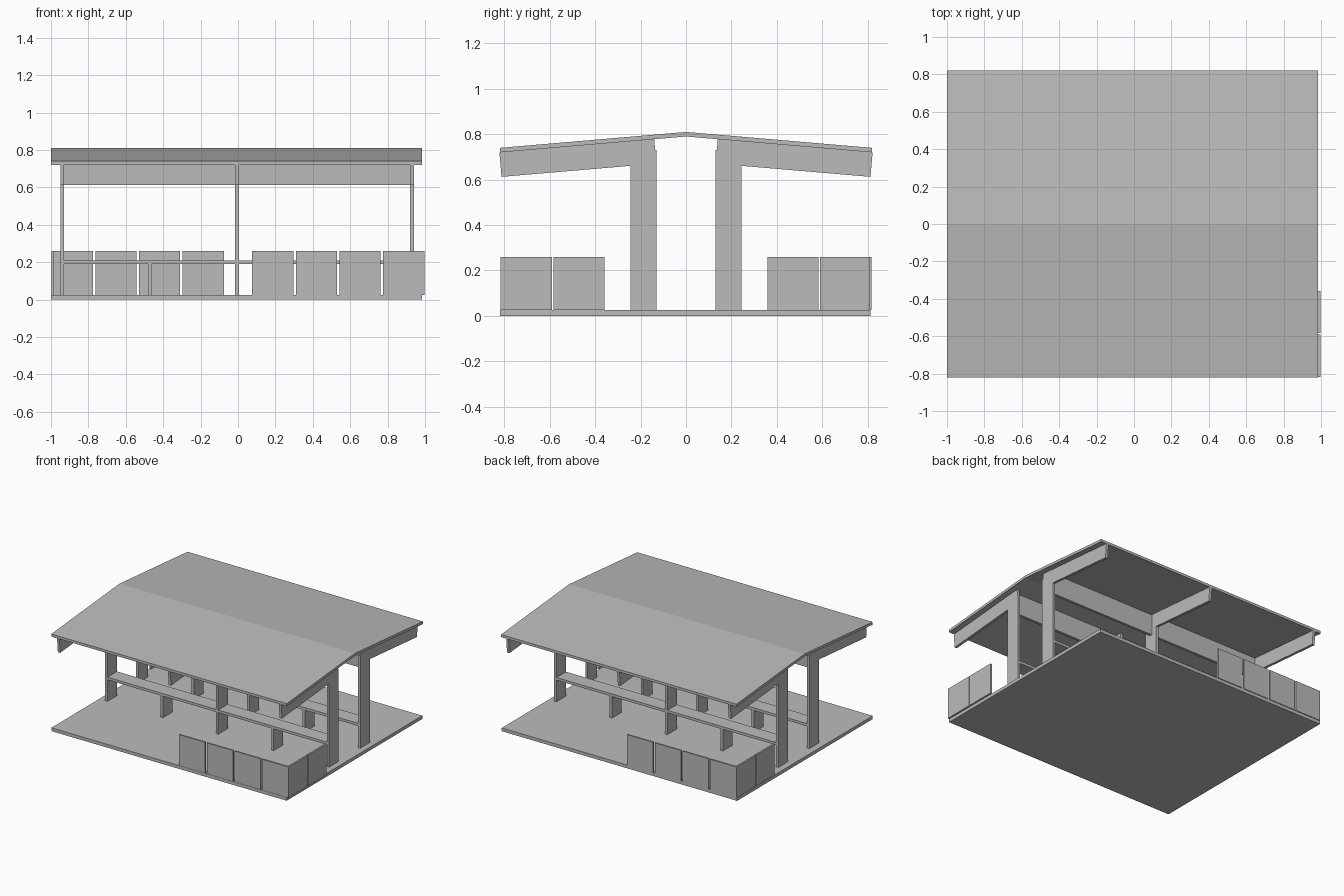
import bpy
import math

old = bpy.data.objects.get("Cube")
if old:
    bpy.data.objects.remove(old, do_unlink=True)

grey = bpy.data.materials.new("plain_grey")
grey.use_nodes = True
GREY = (0.5, 0.5, 0.5, 1)
grey.diffuse_color = GREY
grey.node_tree.nodes["Principled BSDF"].inputs["Base Color"].default_value = GREY


def extrude_x(name, profile, x0, x1):
    """Prism along x from a (y, z) outline."""
    n = len(profile)
    verts = [(x, y, z) for x in (x0, x1) for y, z in profile]
    faces = [list(range(n))[::-1], list(range(n, 2 * n))]
    faces += [(i, (i + 1) % n, n + (i + 1) % n, n + i) for i in range(n)]
    # keep outward normals for either winding of the outline
    area = sum(profile[i][0] * profile[(i + 1) % n][1] - profile[(i + 1) % n][0] * profile[i][1]
               for i in range(n))
    if area < 0:
        faces = [list(f)[::-1] for f in faces]
    mesh = bpy.data.meshes.new(name)
    mesh.from_pydata(verts, [], faces)
    mesh.materials.append(grey)
    obj = bpy.data.objects.new(name, mesh)
    bpy.context.collection.objects.link(obj)
    return obj


def box(name, x0, x1, y0, y1, z0, z1):
    return extrude_x(name, [(y0, z0), (y1, z0), (y1, z1), (y0, z1)], x0, x1)


X0, X1, EAVE = -1.0, 0.985, 0.82
FLOOR = 0.025
RIDGE, THICK = 0.81, 0.02
SLOPE = 0.07 / EAVE
FRAMES = (-0.94, -0.005, 0.93)
HALF = 0.01

# Floor slab and gabled roof sheet
box("floor_slab", X0, X1, -0.82, 0.812, 0, FLOOR)
EDGE = RIDGE - SLOPE * EAVE
extrude_x("roof", [(-EAVE, EDGE), (-EAVE, EDGE - THICK), (0, RIDGE - THICK),
                   (EAVE, EDGE - THICK), (EAVE, EDGE), (0, RIDGE)], X0, X1)


def under_roof(y, drop=0.0):
    """Point below the roof sheet, moved at right angles to the slope."""
    a = math.atan(SLOPE)
    return (y - drop * math.sin(a), RIDGE - THICK - SLOPE * y - drop * math.cos(a))


for side, label in ((-1, "front"), (1, "back")):
    # Posts with tilted rafters
    for i, x in enumerate(FRAMES):
        ys = sorted((side * 0.13, side * 0.245))
        box(f"{label}_post_{i}", x - HALF, x + HALF, *ys, FLOOR, 0.73)
        rafter = [under_roof(0.14), under_roof(0.822), under_roof(0.822, 0.108), under_roof(0.14, 0.108)]
        extrude_x(f"{label}_rafter_{i}", [(side * y, z) for y, z in rafter], x - HALF, x + HALF)
    # Roof beams, bench boards and bench legs in each bay
    for i in range(2):
        a, b = FRAMES[i] + HALF, FRAMES[i + 1] - HALF
        mid = (a + b) / 2
        yc = side * 0.1875
        box(f"{label}_beam_{i}", a, b, yc - HALF, yc + HALF, 0.613, 0.772)
        box(f"{label}_bench_{i}", a, b, yc - 0.0575, yc + 0.0575, 0.19, 0.21)
        box(f"{label}_bench_leg_{i}", mid - HALF, mid + HALF, yc - 0.0575, yc + 0.0575, FLOOR, 0.19)

# Low screen panels around two opposite corners
for s, label in ((1, "front_left"), (-1, "back_right")):
    for i in range(4):
        a = 0.076 + i * 0.2335
        xs = sorted((s * a, s * (a + 0.22)))
        ys = sorted((-s * 0.818, -s * 0.806))
        box(f"{label}_long_panel_{i}", *xs, *ys, FLOOR, 0.26)
    for i in range(2):
        a = 0.358 + i * 0.232
        xs = sorted((s * 0.985, s * 0.998))
        ys = sorted((-s * a, -s * (a + 0.226)))
        box(f"{label}_side_panel_{i}", *xs, *ys, FLOOR, 0.26)
